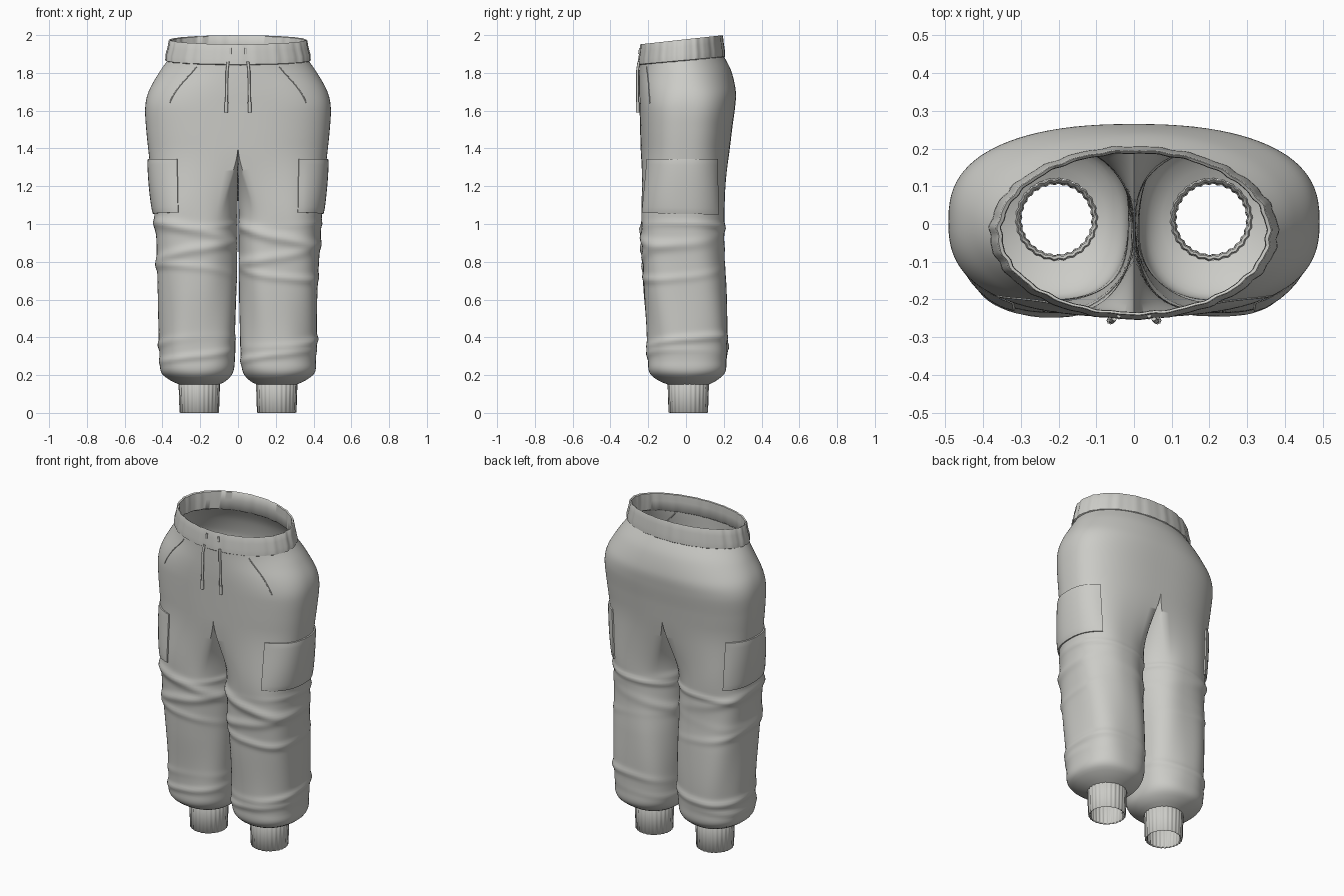
import bpy, bmesh
from math import sin, cos, pi, radians, exp, copysign
from mathutils import Vector

if "Cube" in bpy.data.objects:
    bpy.data.objects.remove(bpy.data.objects["Cube"])

cloth = bpy.data.materials.new("light grey cloth")
cloth.use_nodes = True
COLOUR = (0.6, 0.6, 0.57, 1)
cloth.diffuse_color = COLOUR
cloth.node_tree.nodes["Principled BSDF"].inputs["Base Color"].default_value = COLOUR

# height, outer x, inner x, front y, back y
PROFILE = [
    (0.15, 0.310, 0.100, -0.095, 0.120),
    (0.17, 0.355, 0.062, -0.145, 0.160),
    (0.21, 0.405, 0.028, -0.192, 0.205),
    (0.28, 0.412, 0.016, -0.200, 0.214),
    (0.45, 0.418, 0.012, -0.207, 0.220),
    (0.65, 0.424, 0.008, -0.222, 0.214),
    (0.85, 0.432, 0.004, -0.232, 0.200),
    (1.05, 0.443, 0.003, -0.237, 0.203),
    (1.30, 0.465, 0.001, -0.238, 0.222),
    (1.50, 0.486, 0.000, -0.243, 0.244),
    (1.62, 0.491, 0.000, -0.246, 0.260),
    (1.70, 0.474, 0.000, -0.248, 0.264),
    (1.79, 0.425, 0.000, -0.248, 0.243),
    (1.87, 0.372, 0.000, -0.247, 0.200),
]
CROTCH, TOP, BOTTOM = 1.42, 1.87, 0.15


def smooth(a, b, x):
    t = min(1, max(0, (x - a) / (b - a)))
    return t * t * (3 - 2 * t)


def power(v, p):
    return copysign(abs(v) ** p, v)


def outline(z):
    """Hermite interpolation of the profile."""
    k = 0
    while k < len(PROFILE) - 2 and z > PROFILE[k + 1][0]:
        k += 1
    a, b = PROFILE[k], PROFILE[k + 1]
    before, after = PROFILE[max(k - 1, 0)], PROFILE[min(k + 2, len(PROFILE) - 1)]
    h = b[0] - a[0]
    t = (z - a[0]) / h
    out = []
    for c in range(1, 5):
        ma = (b[c] - before[c]) / (b[0] - before[0]) * h
        mb = (after[c] - a[c]) / (after[0] - a[0]) * h
        out.append((2 * t**3 - 3 * t**2 + 1) * a[c] + (t**3 - 2 * t**2 + t) * ma
                   + (3 * t**2 - 2 * t**3) * b[c] + (t**3 - t**2) * mb)
    return out


def folds(a, z, side):
    """Cloth wrinkles around the knees and ankles."""
    d = 0
    for z0, slope, width, amp, turn in (
            (0.94, 0.06, 0.030, 0.013, -1.2), (0.84, -0.05, 0.028, 0.010, -2.0),
            (0.74, 0.04, 0.022, 0.008, -0.8), (0.98, 0.02, 0.016, 0.008, 1.8),
            (0.37, 0.03, 0.022, 0.010, 0.6), (0.30, -0.03, 0.020, 0.008, -1.4)):
        q = (z - z0 - side * slope * sin(a + turn)) / width
        reach = 0.55 + 0.45 * cos(a - turn + 0.5 * side)
        d += amp * reach * exp(-q * q) * (1 + 0.5 * q)
    d += 0.003 * sin(5 * a + side + 6 * z) * smooth(0.2, 0.4, z) * (1 - smooth(0.9, 1.2, z))
    return d


def surface(u, z, side=1, inner=None):
    """Point on one trouser half: u runs front to back round the outside."""
    ox, ix, yf, yb = outline(z)
    w = smooth(1.0, CROTCH, z)
    cx, rx, cy, ry = (ox + ix) / 2, (ox - ix) / 2, (yf + yb) / 2, (yb - yf) / 2
    a = radians(120 * u if inner is None else 120 + 120 * inner)
    e = 0.82 + 0.16 * (1 - smooth(BOTTOM, 0.25, z))
    puff = folds(a, z, side)
    leg_x = max(cx + (rx + puff) * power(cos(a), e), min(ix, 0.004))
    leg_y = cy + (ry + puff) * power(sin(a), e)
    if inner is None:
        e = 0.78 + 0.2 * smooth(1.6, TOP, z)
        hip_x = ox * power(cos(u * pi / 2), e)
        hip_y = cy + ry * power(sin(u * pi / 2), e)
        sag = 0
    else:
        hip_x, hip_y = 0, cy + ry * (1 - 2 * inner)
        sag = 0.15 * sin(pi * inner) * w
    x, y = leg_x + (hip_x - leg_x) * w, leg_y + (hip_y - leg_y) * w
    return Vector((side * x, y, z - sag + 0.09 * y * smooth(1.72, TOP, z)))


def lifted(u, z, side, off):
    """Point raised off the cloth along its normal."""
    p = surface(u, z, side)
    du = surface(u + 0.01, z, side) - p
    dz = surface(u, z + 0.01, side) - p
    return p + du.cross(dz).normalized() * side * off


def finish(name, bm, angle=50):
    me = bpy.data.meshes.new(name)
    bm.to_mesh(me)
    bm.free()
    ob = bpy.data.objects.new(name, me)
    bpy.context.collection.objects.link(ob)
    me.materials.append(cloth)
    bpy.ops.object.select_all(action="DESELECT")
    ob.select_set(True)
    bpy.context.view_layer.objects.active = ob
    bpy.ops.object.shade_smooth_by_angle(angle=radians(angle))
    return ob


def skin(bm, rows, wrap=False, flip=False):
    """Quads between consecutive rows of vertices."""
    for lo, hi in zip(rows, rows[1:]):
        n = min(len(lo), len(hi))
        for j in range(n if wrap else n - 1):
            k = (j + 1) % n
            f = [lo[j], lo[k], hi[k], hi[j]]
            bm.faces.new(f[::-1] if flip else f)


def spin(name, profile, point, count):
    """Closed band swept round an axis from a looped profile."""
    bm = bmesh.new()
    rows = [[bm.verts.new(point(2 * pi * j / count, *p)) for j in range(count)] for p in profile]
    skin(bm, rows + rows[:1], wrap=True)
    return finish(name, bm)


def cord(name, points, radius):
    cu = bpy.data.curves.new(name, "CURVE")
    cu.dimensions = "3D"
    cu.bevel_depth, cu.bevel_resolution, cu.use_fill_caps = radius, 2, True
    sp = cu.splines.new("POLY")
    sp.points.add(len(points) - 1)
    for q, p in zip(sp.points, points):
        q.co = (*p, 1)
    cu.materials.append(cloth)
    ob = bpy.data.objects.new(name, cu)
    bpy.context.collection.objects.link(ob)


# Trouser body: two legs joined at a saddle-shaped crotch
ARC, INNER, LOW, HIGH = 48, 18, 100, 34
bm = bmesh.new()
us = [-1 + 2 * j / ARC for j in range(ARC + 1)]
for side in (1, -1):
    legs, hips = [], []
    for i in range(LOW + 1):
        z = BOTTOM + (CROTCH - BOTTOM) * i / LOW
        pts = [surface(u, z, side) for u in us]
        pts += [surface(0, z, side, k / (INNER + 1)) for k in range(1, INNER + 1)]
        legs.append([bm.verts.new(p) for p in pts])
    hips.append(legs[-1][:ARC + 1])
    for i in range(1, HIGH + 1):
        z = CROTCH + (TOP - CROTCH) * i / HIGH
        hips.append([bm.verts.new(surface(u, z, side)) for u in us])
    skin(bm, legs, wrap=True, flip=side < 0)
    skin(bm, hips, flip=side < 0)
seam = [v for v in bm.verts if abs(v.co.x) < 1e-5 and v.co.z > 1.2]
bmesh.ops.remove_doubles(bm, verts=seam, dist=1e-4)
finish("trouser_body", bm, 60)


# Gathered waistband, higher at the back
def waist_point(a, scale, z, tilt):
    ruffle = 1 + 0.006 * sin(23 * a) + 0.004 * sin(37 * a + 1)
    x, y = 0.37 * scale * ruffle * cos(a), -0.023 + 0.222 * scale * ruffle * sin(a)
    return (x, y, z + tilt * y)


spin("waistband", [(1.0, 1.862, 0.09), (1.035, 1.868, 0.09), (1.03, 1.90, 0.1),
                   (1.0, 1.94, 0.11), (0.985, 1.973, 0.11), (0.975, 1.978, 0.11),
                   (0.95, 1.974, 0.11), (0.945, 1.93, 0.1), (0.955, 1.872, 0.09)],
     waist_point, 160)

for side, label in ((1, "left"), (-1, "right")):
    # Ribbed ankle cuff
    def cuff_point(a, r, z, side=side):
        r += 0.002 * sin(26 * a)
        return (side * 0.205 + r * cos(a), 0.012 + r * sin(a), z)

    spin(label + "_cuff", [(0.098, 0), (0.103, 0.004), (0.108, 0.155), (0.104, 0.162),
                           (0.097, 0.155), (0.093, 0.004)], cuff_point, 130)

    # Cargo pocket wrapping the outer thigh
    bm = bmesh.new()
    N = 18
    steps = [0] + [i / N for i in range(N + 1)] + [1]
    rows = []
    for i, t in enumerate(steps):
        row = []
        for j, s in enumerate(steps):
            rim = i in (0, N + 2) or j in (0, N + 2)
            off = -0.006 if rim else 0.008 + 0.009 * (sin(pi * s) * sin(pi * t)) ** 0.5
            u = -0.58 + 1.03 * s
            z = 1.055 + 0.29 * t + 0.012 * (1 - t) * (0.5 - s)
            row.append(bm.verts.new(lifted(u, z, side, off)))
        rows.append(row)
    skin(bm, rows, flip=side < 0)
    finish(label + "_cargo_pocket", bm, 40)

    # Slanted hip pocket seam
    seam_pts = [lifted(-0.62 + 0.1 * t, 1.85 - 0.21 * t, side, 0.0)
                for t in (k / 12 for k in range(13))]
    cord(label + "_hip_pocket_seam", seam_pts, 0.003)

    # Drawstring with a knotted tip, and its eyelet
    x = side * 0.058
    cord(label + "_drawstring", [(x * 0.9, -0.25, 1.86), (x, -0.257, 1.81),
                                 (x * 1.03, -0.257, 1.70), (x * 1.08, -0.256, 1.60)], 0.007)
    cord(label + "_drawstring_tip", [(x * 1.06, -0.256, 1.645), (x * 1.08, -0.256, 1.59)], 0.010)
    cord(label + "_eyelet", [(side * 0.04, -0.247, 1.90), (side * 0.04, -0.243, 1.93)], 0.006)
